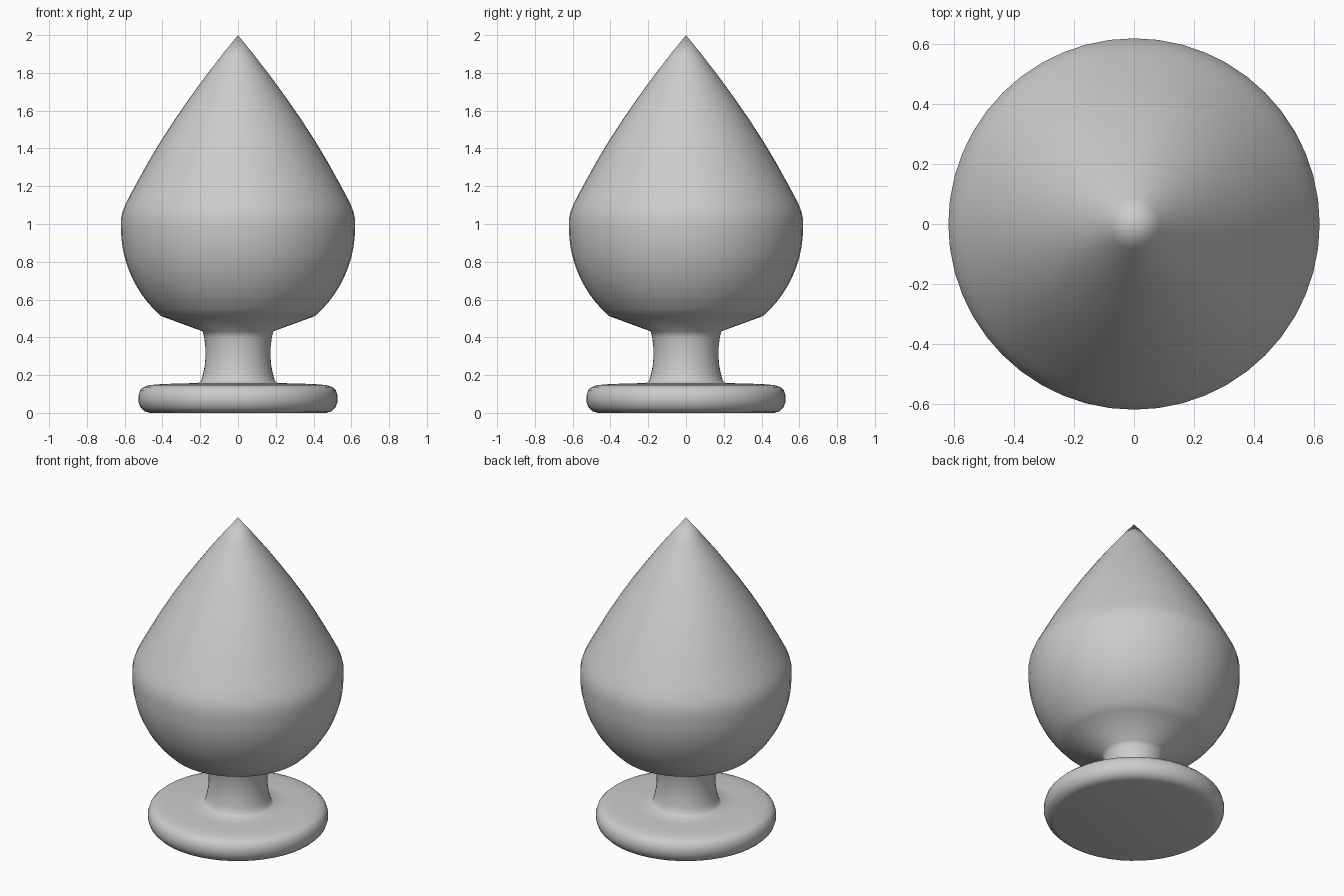
import bpy, bmesh, math

if "Cube" in bpy.data.objects:
    bpy.data.objects.remove(bpy.data.objects["Cube"])

SEGMENTS = 48


def lathe(name, profile, angle=60):
    """Revolve (radius, height) points around z."""
    bm = bmesh.new()
    verts = [bm.verts.new((r, 0, z)) for r, z in profile]
    edges = [bm.edges.new(pair) for pair in zip(verts, verts[1:])]
    bmesh.ops.spin(bm, geom=verts + edges, cent=(0, 0, 0), axis=(0, 0, 1),
                   angle=math.tau, steps=SEGMENTS, use_duplicate=False)
    bmesh.ops.remove_doubles(bm, verts=bm.verts, dist=1e-4)
    bmesh.ops.recalc_face_normals(bm, faces=bm.faces)
    mesh = bpy.data.meshes.new(name)
    bm.to_mesh(mesh)
    bm.free()
    obj = bpy.data.objects.new(name, mesh)
    bpy.context.collection.objects.link(obj)
    bpy.ops.object.select_all(action='DESELECT')
    obj.select_set(True)
    bpy.context.view_layer.objects.active = obj
    bpy.ops.object.shade_smooth_by_angle(angle=math.radians(angle))
    return obj


# Rounded disc foot
foot = [(0, 0), (0.465, 0), (0.495, 0.008), (0.517, 0.03), (0.528, 0.06),
        (0.528, 0.09), (0.518, 0.12), (0.50, 0.137), (0.47, 0.147),
        (0.40, 0.153), (0.30, 0.156), (0.21, 0.158)]

# Waisted neck flaring into the bulb
neck = [(0.195, 0.17), (0.185, 0.205), (0.176, 0.25), (0.172, 0.30),
        (0.173, 0.35), (0.179, 0.40), (0.187, 0.432)]

# Round lower bulb, an arc from below up to the widest line
bulb = [(0.62 * math.cos(a), 0.98 + 0.62 * math.sin(a))
        for a in (math.radians(-49 + 49 * i / 10) for i in range(11))]

# Tapered pointed top
point = [(0.62, 1.02), (0.613, 1.06), (0.596, 1.105), (0.57, 1.155),
         (0.535, 1.22), (0.474, 1.33), (0.405, 1.445), (0.33, 1.56),
         (0.25, 1.675), (0.17, 1.785), (0.085, 1.895), (0, 2.0)]

lathe("pointed_finial", foot + neck + bulb + point)
